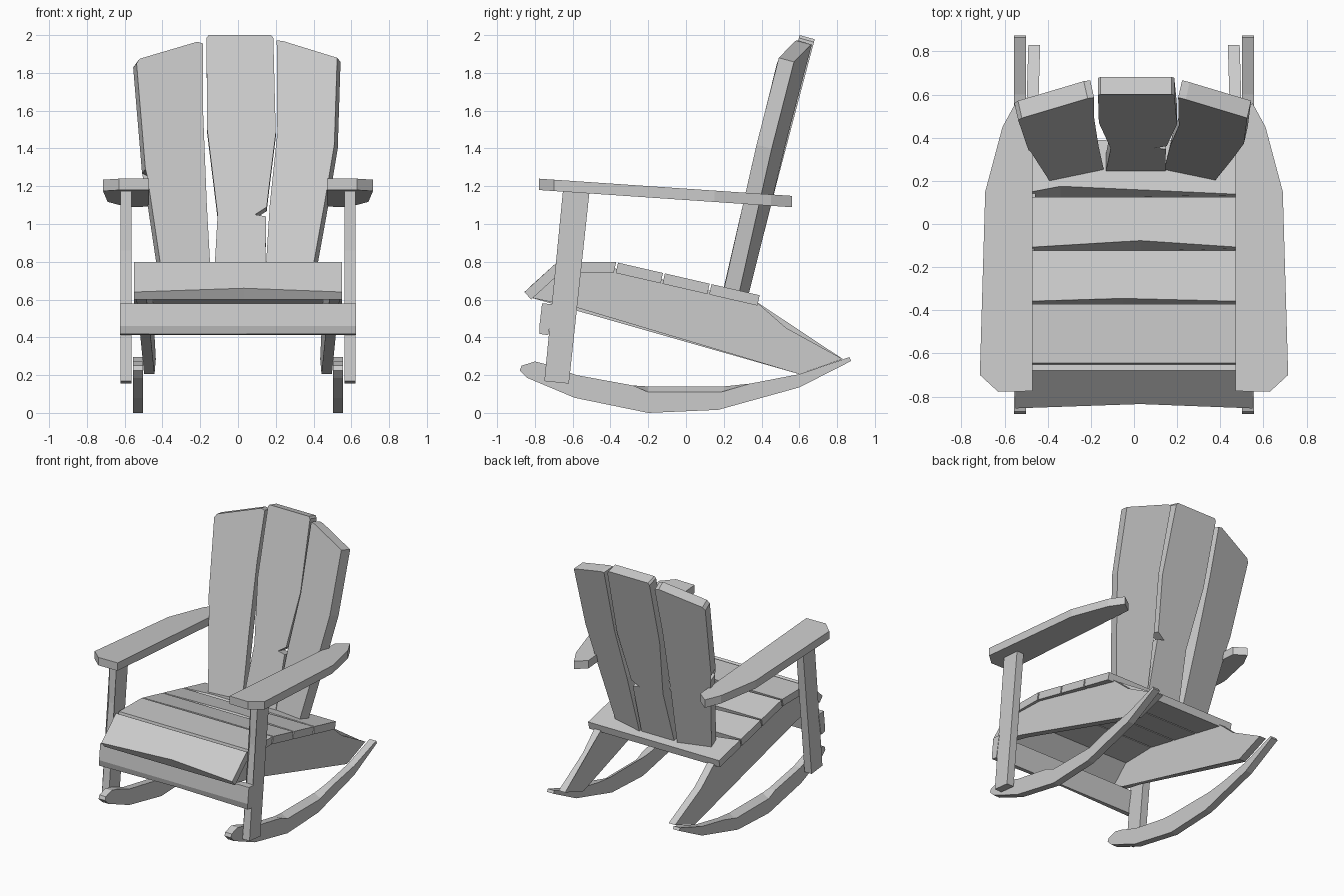
import bpy
import bmesh
from mathutils import Vector

old = bpy.data.objects.get("Cube")
if old:
    bpy.data.objects.remove(old, do_unlink=True)

wood = bpy.data.materials.new("grey_wood")
wood.use_nodes = True
GREY = (0.6, 0.6, 0.6, 1)
wood.diffuse_color = GREY
wood.node_tree.nodes["Principled BSDF"].inputs["Base Color"].default_value = GREY


def loft(name, loops):
    """Bridge matching loops of points and cap both ends."""
    bm = bmesh.new()
    rings = [[bm.verts.new(p) for p in loop] for loop in loops]
    n = len(rings[0])
    for a, b in zip(rings, rings[1:]):
        for i in range(n):
            j = (i + 1) % n
            bm.faces.new((a[i], a[j], b[j], b[i]))
    caps = [bm.faces.new(rings[0]), bm.faces.new(rings[-1])]
    bmesh.ops.triangulate(bm, faces=caps)
    bmesh.ops.recalc_face_normals(bm, faces=bm.faces)
    mesh = bpy.data.meshes.new(name)
    bm.to_mesh(mesh)
    bm.free()
    mesh.materials.append(wood)
    obj = bpy.data.objects.new(name, mesh)
    bpy.context.collection.objects.link(obj)
    return obj


def plank(name, profile, half, chip_x=0, chips=None):
    """Cross plank along x, with some profile corners worn away at chip_x."""
    chips = chips or {}
    worn = [(y + chips.get(i, (0, 0))[0], z + chips.get(i, (0, 0))[1])
            for i, (y, z) in enumerate(profile)]
    loft(name, [[(x, y, z) for y, z in prof] for x, prof in
                ((-half, profile), (chip_x, worn), (half, profile))])


# Seat: sloping front plank, then four planks falling towards the back
plank("seat_front_plank", [(-0.68, 0.80), (-0.855, 0.64), (-0.82, 0.60), (-0.645, 0.76)],
      0.55, 0.03, {1: (0.02, 0.02)})


def seat_z(y):
    return 0.80 - max(0, y + 0.38) * 0.23


SEAT = [(-0.645, -0.37, 0, 0), (-0.36, -0.122, -0.05, 0.015),
        (-0.112, 0.125, 0.03, 0.035), (0.135, 0.39, -0.34, 0.04)]
for k, (y0, y1, cx, wear) in enumerate(SEAT):
    prof = [(y0, seat_z(y0)), (y1, seat_z(y1)),
            (y1 - 0.012, seat_z(y1) - 0.055), (y0 - 0.012, seat_z(y0) - 0.055)]
    plank(f"seat_plank_{k + 1}", prof, 0.55, cx, {0: (wear, -0.23 * wear)})

# Apron between the front legs, with a worn lower edge
plank("front_apron", [(-0.762, 0.58), (-0.776, 0.46), (-0.776, 0.418), (-0.73, 0.412), (-0.70, 0.575)],
      0.625, 0, {2: (0.02, 0.0)})

# Paired parts
RAIL = [(-0.82, 0.61), (-0.64, 0.765), (-0.38, 0.765), (0.37, 0.59), (0.53, 0.45),
        (0.83, 0.285), (0.60, 0.205), (-0.57, 0.555)]
LEG = [(-0.75, 0.168), (-0.62, 0.155), (-0.575, 0.58), (-0.51, 1.18), (-0.65, 1.19), (-0.665, 0.86)]
ROCKER_TOP = [(-0.88, 0.225), (-0.87, 0.25), (-0.80, 0.272), (-0.73, 0.255), (-0.58, 0.20),
              (-0.28, 0.145), (-0.2, 0.14), (0.2, 0.14), (0.34, 0.155), (0.60, 0.205), (0.865, 0.295)]
ROCKER_BOTTOM = [(0.875, 0.275), (0.60, 0.135), (0.17, 0.016), (-0.2, 0.0), (-0.59, 0.08), (-0.84, 0.185)]
ARM = [(0.47, -0.775), (0.63, -0.778), (0.715, -0.70), (0.69, 0.15), (0.61, 0.45), (0.55, 0.56), (0.47, 0.50)]

for side, s in (("left", 1), ("right", -1)):
    # Seat rails run inwards towards the back
    loft(f"{side}_seat_rail", [[(s * (x - 0.03 * y), y, z) for y, z in RAIL] for x in (0.46, 0.515)])
    loft(f"{side}_front_leg", [[(s * x, y, z) for y, z in LEG] for x in (0.563, 0.622)])
    # Rockers have a worn top edge on the outer side
    inner = [(s * 0.502, y, z) for y, z in ROCKER_TOP + ROCKER_BOTTOM]
    outer = [(s * 0.556, y, z - (0.03 if abs(y) < 0.25 else 0)) for y, z in ROCKER_TOP]
    outer += [(s * 0.556, y, z) for y, z in ROCKER_BOTTOM]
    loft(f"{side}_rocker", [inner, outer])
    # Sloping armrests
    loft(f"{side}_armrest", [[(s * x, y, h - (y + 0.78) * 0.068) for x, y in ARM] for h in (1.24, 1.18)])


# Back boards: leaning outlines, the outer two turned inwards
def back_board(name, outline, turn):
    off = Vector((0.018 * turn, 0.08, -0.022))
    front = []
    for x, z in outline:
        y = 0.245 + (z - 0.65) * 0.264
        if turn:
            y -= 0.22 * (abs(x) - 0.17)
        front.append(Vector((x, y, z)))
    loft(name, [front, [p + off for p in front]])


back_board("back_board_middle",
           [(-0.155, 2.0), (0.175, 2.0), (0.187, 1.985), (0.20, 1.48), (0.165, 1.2), (0.152, 1.09),
            (0.09, 1.05), (0.148, 1.04), (0.145, 0.655), (-0.13, 0.655), (-0.108, 1.05),
            (-0.163, 1.5), (-0.167, 1.985)], 0)
back_board("back_board_left",
           [(0.205, 1.972), (0.24, 1.968), (0.525, 1.88), (0.51, 1.42), (0.46, 1.12),
            (0.375, 0.65), (0.14, 0.65), (0.168, 1.1), (0.208, 1.48)], 1)
back_board("back_board_right",
           [(-0.185, 1.955), (-0.215, 1.965), (-0.52, 1.875), (-0.537, 1.85), (-0.49, 1.29),
            (-0.43, 1.26), (-0.478, 1.24), (-0.39, 0.65), (-0.14, 0.65), (-0.165, 1.1), (-0.185, 1.6)], -1)
